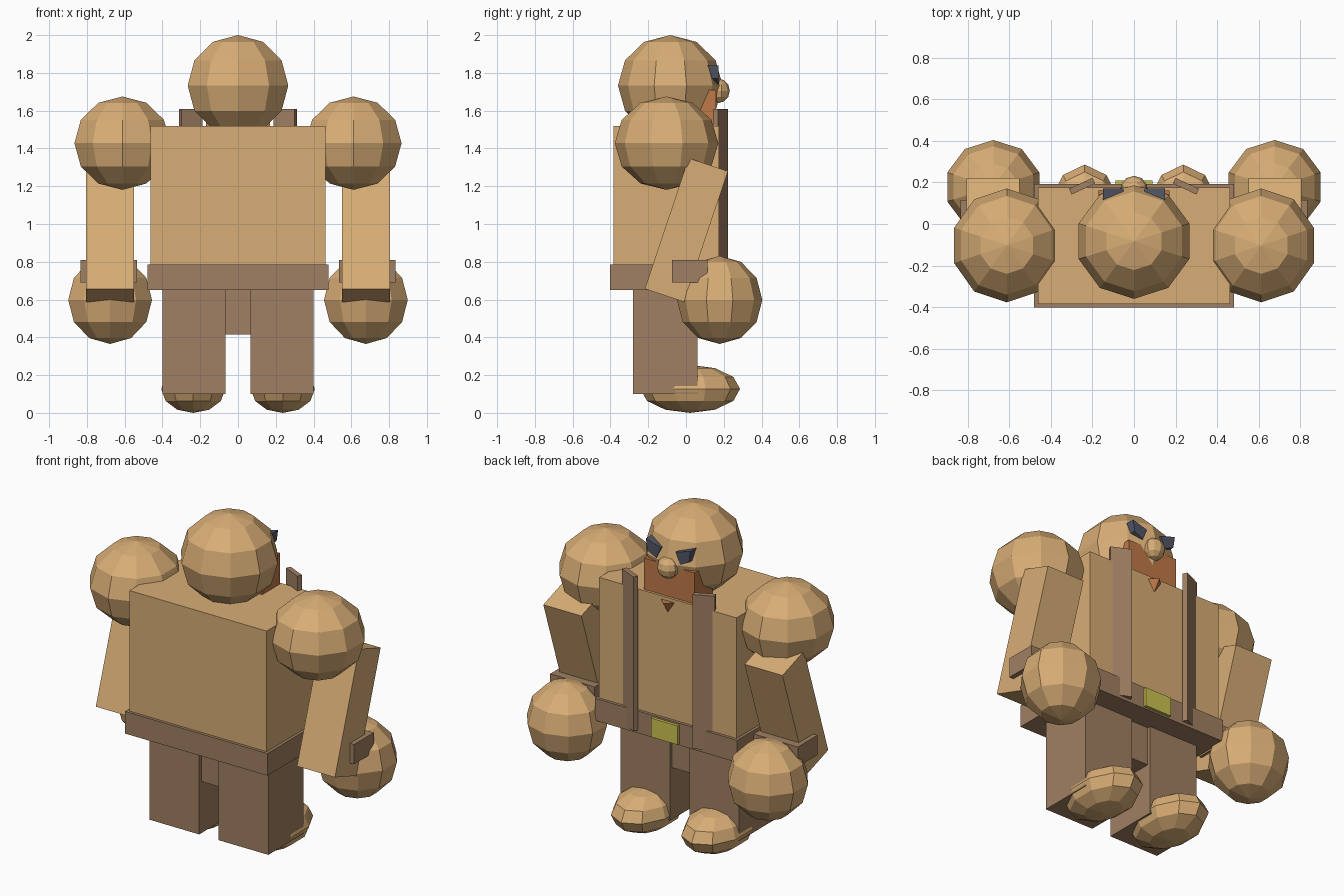
import bpy, bmesh, math
from mathutils import Matrix

cube = bpy.data.objects.get("Cube")
if cube:
    bpy.data.objects.remove(cube, do_unlink=True)


def material(name, color):
    m = bpy.data.materials.new(name)
    m.use_nodes = True
    m.diffuse_color = (*color, 1)
    m.node_tree.nodes["Principled BSDF"].inputs["Base Color"].default_value = (*color, 1)
    return m


tan = material("tan", (0.69, 0.42, 0.18))
brown = material("brown", (0.35, 0.214, 0.122))
rust = material("rust", (0.52, 0.19, 0.065))
slate = material("slate", (0.084, 0.095, 0.133))
yellow = material("yellow", (0.6, 0.54, 0.085))


def finish(name, bm, mat):
    bmesh.ops.recalc_face_normals(bm, faces=bm.faces)
    mesh = bpy.data.meshes.new(name)
    bm.to_mesh(mesh)
    bm.free()
    mesh.materials.append(mat)
    obj = bpy.data.objects.new(name, mesh)
    bpy.context.collection.objects.link(obj)
    return obj


def box(name, center, size, mat, rot=(0, "X")):
    bm = bmesh.new()
    bmesh.ops.create_cube(bm, size=1)
    turn = Matrix.Rotation(math.radians(rot[0]), 4, rot[1])
    bm.transform(Matrix.Translation(center) @ turn @ Matrix.Diagonal((*size, 1)))
    return finish(name, bm, mat)


def ball(name, center, radii, mat):
    bm = bmesh.new()
    bmesh.ops.create_uvsphere(bm, u_segments=10, v_segments=6, radius=1)
    bm.transform(Matrix.Translation(center) @ Matrix.Diagonal((*radii, 1)))
    return finish(name, bm, mat)


def prism(name, outline, y0, y1, mat):
    """Extrude an x-z outline along y."""
    bm = bmesh.new()
    face = bm.faces.new([bm.verts.new((x, y0, z)) for x, z in outline])
    new = bmesh.ops.extrude_face_region(bm, geom=[face])["geom"]
    verts = [v for v in new if isinstance(v, bmesh.types.BMVert)]
    bmesh.ops.translate(bm, verts=verts, vec=(0, y1 - y0, 0))
    return finish(name, bm, mat)


# Body
box("torso", (0, -0.105, 1.12), (0.925, 0.56, 0.8), tan)
box("belt", (0, -0.105, 0.718), (0.96, 0.595, 0.135), brown)
box("belt_buckle", (0, 0.19, 0.718), (0.18, 0.04, 0.115), yellow)
box("crotch", (0, -0.11, 0.54), (0.14, 0.3, 0.25), brown)

# Head and face
ball("head", (0, -0.083, 1.733), (0.28, 0.277, 0.267), tan)
ball("nose", (0, 0.17, 1.705), (0.065, 0.062, 0.065), tan)
box("beard", (0, 0.075, 1.6), (0.34, 0.17, 0.22), rust)
bm = bmesh.new()
bmesh.ops.create_cone(bm, cap_ends=True, segments=4, radius1=0, radius2=0.06, depth=0.09)
bm.transform(Matrix.Translation((0, 0.16, 1.455)))
finish("beard_tip", bm, rust)

# Mirrored parts
for side, s in (("left", 1), ("right", -1)):
    prism(side + "_eye",
          [(s * x, z) for x, z in ((0.05, 1.81), (0.15, 1.84), (0.14, 1.77), (0.08, 1.74))],
          0.1, 0.172, slate)
    box(side + "_strap", (s * 0.25, 0.182, 1.14), (0.125, 0.03, 0.94), brown, (-25 * s, "Z"))
    ball(side + "_shoulder", (s * 0.612, -0.103, 1.428), (0.267, 0.274, 0.247), tan)
    box(side + "_arm", (s * 0.678, 0.002, 0.968), (0.256, 0.22, 0.73), tan, (-18.5, "X"))
    box(side + "_cuff", (s * 0.685, 0.02, 0.75), (0.3, 0.19, 0.12), brown)
    ball(side + "_hand", (s * 0.677, 0.178, 0.598), (0.233, 0.226, 0.233), tan)
    box(side + "_leg", (s * 0.233, -0.11, 0.385), (0.335, 0.34, 0.57), brown)
    ball(side + "_shoe", (s * 0.237, 0.022, 0.127), (0.178, 0.264, 0.127), tan)
